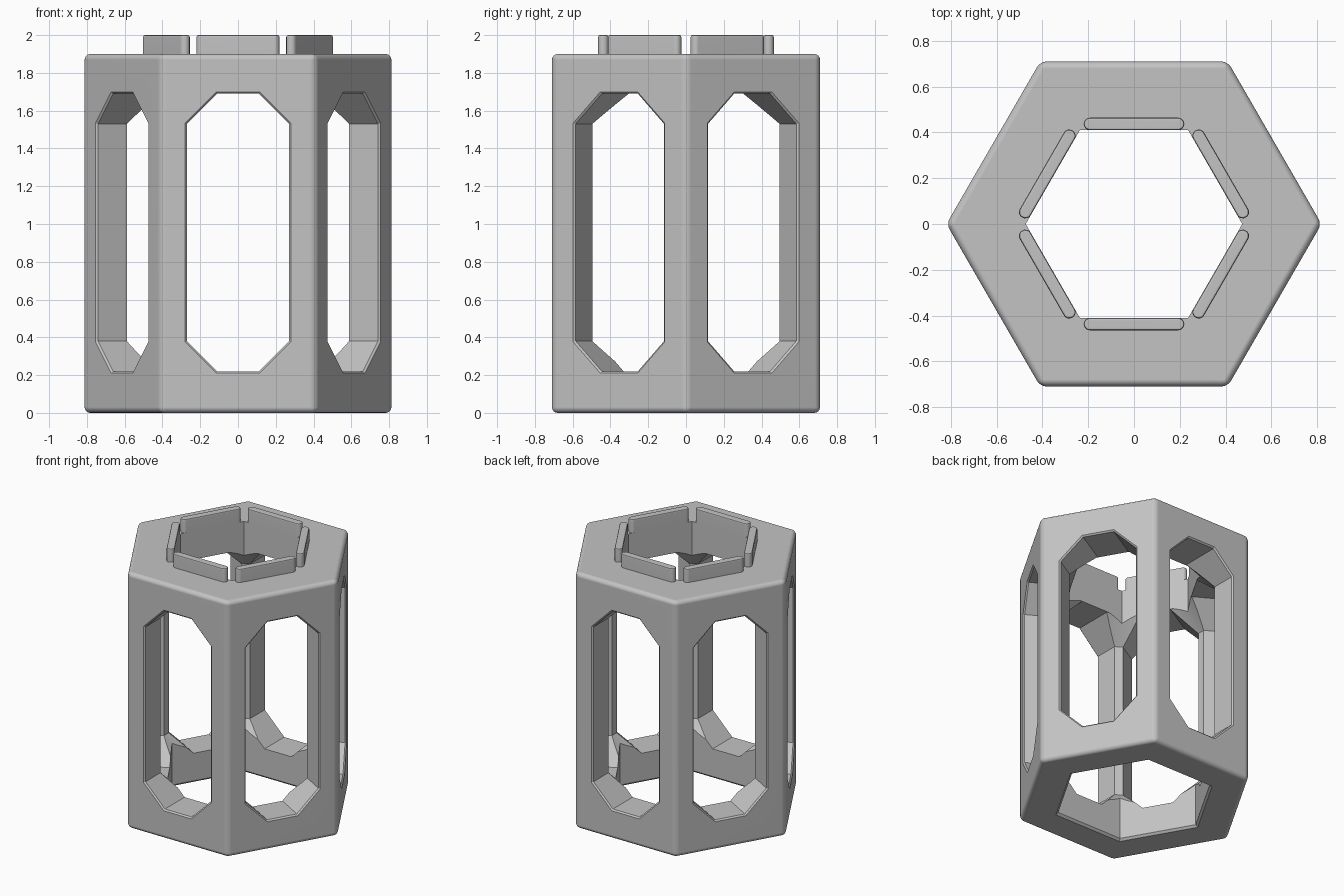
import bpy, bmesh, math
from mathutils import Matrix

if "Cube" in bpy.data.objects:
    bpy.data.objects.remove(bpy.data.objects["Cube"])

APOTHEM, HEIGHT = 0.71, 1.90
COS30 = math.cos(math.pi / 6)

grey = bpy.data.materials.new("light grey")
grey.diffuse_color = (0.55, 0.55, 0.55, 1)
grey.use_nodes = True
grey.node_tree.nodes["Principled BSDF"].inputs["Base Color"].default_value = grey.diffuse_color


def loft(name, rings):
    """Closed solid through rings with equal point counts."""
    bm = bmesh.new()
    loops = [[bm.verts.new(p) for p in ring] for ring in rings]
    n = len(loops[0])
    for a, b in zip(loops, loops[1:]):
        for i in range(n):
            j = (i + 1) % n
            bm.faces.new((a[i], a[j], b[j], b[i]))
    bm.faces.new(loops[0][::-1])
    bm.faces.new(loops[-1])
    bmesh.ops.recalc_face_normals(bm, faces=bm.faces[:])
    mesh = bpy.data.meshes.new(name)
    bm.to_mesh(mesh)
    bm.free()
    mesh.materials.append(grey)
    obj = bpy.data.objects.new(name, mesh)
    bpy.context.collection.objects.link(obj)
    return obj


def circle(radius, z, n):
    return [(radius * math.cos(math.tau * i / n),
             radius * math.sin(math.tau * i / n), z) for i in range(n)]


def hexagon(apothem, z):
    return circle(apothem / COS30, z, 6)


def activate(obj):
    bpy.ops.object.select_all(action='DESELECT')
    bpy.context.view_layer.objects.active = obj
    obj.select_set(True)


def cut(target, cutter):
    activate(target)
    mod = target.modifiers.new("cut", 'BOOLEAN')
    mod.operation, mod.solver, mod.object = 'DIFFERENCE', 'EXACT', cutter
    bpy.ops.object.modifier_apply(modifier=mod.name)
    bpy.data.objects.remove(cutter)


def smooth(obj):
    activate(obj)
    bpy.ops.object.shade_smooth_by_angle(angle=math.radians(28))
    mod = obj.modifiers.new("even shading", 'WEIGHTED_NORMAL')
    mod.keep_sharp = True


def octagon(depth, grow):
    """Tall window outline at a distance along -y."""
    w, lo, hi, c = 0.27 + grow, 0.22 - grow, 1.69 + grow, 0.16 + 0.6 * grow
    pts = [(-w + c, lo), (w - c, lo), (w, lo + c), (w, hi - c),
           (w - c, hi), (-w + c, hi), (-w, hi - c), (-w, lo + c)]
    return [(x, -depth, z) for x, z in pts]


def stadium(half, r, z, n=8):
    """Rounded bar outline centred on the bore edge at the front."""
    pts = []
    for side in (0, 1):
        for i in range(n + 1):
            a = -math.pi / 2 + math.pi * (side + i / n)
            cx = half if side == 0 else -half
            pts.append((cx + r * math.cos(a), -0.4375 + r * math.sin(a), z))
    return pts


# Hexagonal body with rounded outer edges
body = loft("lantern_body", [hexagon(APOTHEM, 0), hexagon(APOTHEM, HEIGHT)])
activate(body)
bev = body.modifiers.new("round", 'BEVEL')
bev.width, bev.segments = 0.03, 4
bpy.ops.object.modifier_apply(modifier=bev.name)

# Hollow: round chamber with tapered ends, narrow top bore, wider bottom socket
cut(body, loft("chamber_cutter", [circle(r, z, 72) for r, z in
                                  ((0.45, 0.22), (0.59, 0.38), (0.59, 1.53), (0.43, 1.69))]))
cut(body, loft("top_bore_cutter", [hexagon(0.41, 1.2), hexagon(0.41, 2.1)]))
cut(body, loft("socket_cutter", [hexagon(0.495, -0.01), hexagon(0.47, 0.015),
                                 hexagon(0.47, 0.8)]))

# Six windows with a slim chamfer on the outer rim
for k in range(6):
    window = loft("window_cutter", [octagon(0.2, 0), octagon(APOTHEM - 0.01, 0),
                                    octagon(APOTHEM + 0.02, 0.03)])
    window.data.transform(Matrix.Rotation(math.radians(60 * k), 4, 'Z'))
    cut(body, window)
smooth(body)

# Six rounded locating tabs around the top bore
for k in range(6):
    tab = loft(f"top_tab_{k + 1}", [stadium(0.1925, 0.0275, HEIGHT),
                                    stadium(0.1925, 0.0275, 1.99),
                                    stadium(0.1925, 0.0245, 1.997),
                                    stadium(0.1925, 0.0175, 2.0)])
    tab.data.transform(Matrix.Rotation(math.radians(60 * k), 4, 'Z'))
    smooth(tab)
